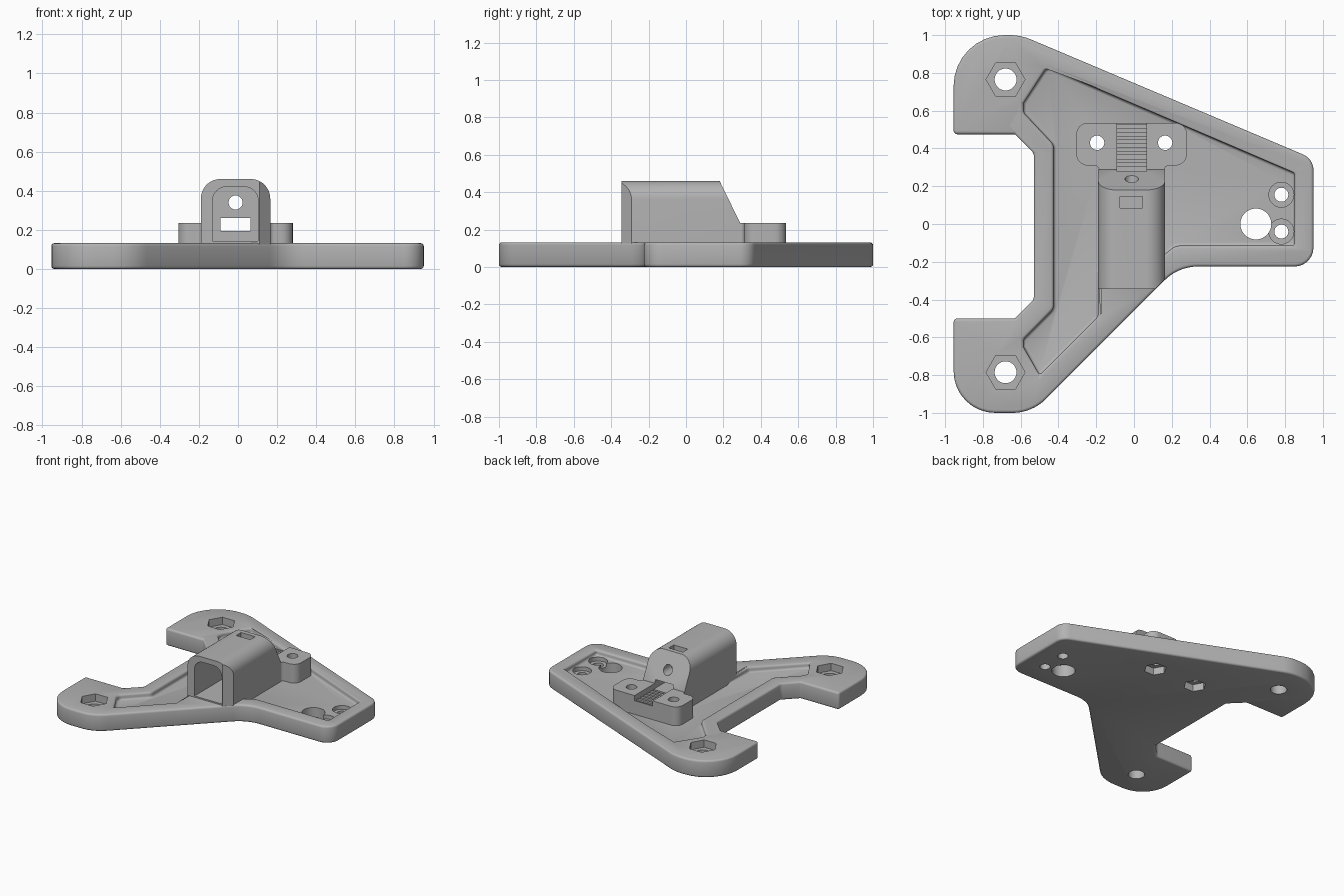
import bpy, bmesh
from math import pi, cos, sin, tan, atan2, radians
from mathutils import Vector, Matrix

cube = bpy.data.objects.get("Cube")
if cube:
    bpy.data.objects.remove(cube, do_unlink=True)

grey = bpy.data.materials.new("printed grey")
grey.use_nodes = True
colour = (0.45, 0.45, 0.45, 1)
grey.diffuse_color = colour
grey.node_tree.nodes["Principled BSDF"].inputs["Base Color"].default_value = colour


def rounded(corners, steps=8):
    """Outline with each (x, y, radius) corner replaced by an arc."""
    out = []
    for i, (x, y, r) in enumerate(corners):
        p = Vector((x, y))
        if r == 0:
            out.append(p)
            continue
        a = (Vector(corners[i - 1][:2]) - p).normalized()
        b = (Vector(corners[(i + 1) % len(corners)][:2]) - p).normalized()
        half = a.angle(b) / 2
        centre = p + (a + b).normalized() * r / sin(half)
        start = p + a * r / tan(half) - centre
        end = p + b * r / tan(half) - centre
        sweep = atan2(start.x * end.y - start.y * end.x, start.dot(end))
        for k in range(steps + 1):
            t = sweep * k / steps
            out.append(centre + Vector((start.x * cos(t) - start.y * sin(t),
                                        start.x * sin(t) + start.y * cos(t))))
    return out


def ring(x, y, r, sides=32):
    return [(x + r * cos(2 * pi * i / sides), y + r * sin(2 * pi * i / sides))
            for i in range(sides)]


def box(x0, x1, y0, y1):
    return [(x0, y0), (x1, y0), (x1, y1), (x0, y1)]


def prism(name, outline, lo, hi, axis="z"):
    """Extrude an outline between lo and hi along an axis."""
    place = {"x": lambda u, v, w: (w, u, v),
             "y": lambda u, v, w: (u, w, v),
             "z": lambda u, v, w: (u, v, w)}[axis]
    bm = bmesh.new()
    face = bm.faces.new([bm.verts.new(place(u, v, lo)) for u, v in outline])
    moved = bmesh.ops.extrude_face_region(bm, geom=[face])["geom"]
    bmesh.ops.translate(bm, vec=place(0, 0, hi - lo),
                        verts=[g for g in moved if isinstance(g, bmesh.types.BMVert)])
    bmesh.ops.recalc_face_normals(bm, faces=bm.faces)
    mesh = bpy.data.meshes.new(name)
    bm.to_mesh(mesh)
    bm.free()
    mesh.materials.append(grey)
    ob = bpy.data.objects.new(name, mesh)
    bpy.context.collection.objects.link(ob)
    return ob


def activate(ob):
    bpy.ops.object.select_all(action="DESELECT")
    bpy.context.view_layer.objects.active = ob
    ob.select_set(True)


def combine(ob, other, operation="DIFFERENCE"):
    mod = ob.modifiers.new("combine", "BOOLEAN")
    mod.operation, mod.solver, mod.object = operation, "EXACT", other
    activate(ob)
    bpy.ops.object.modifier_apply(modifier=mod.name)
    bpy.data.objects.remove(other, do_unlink=True)


def cut(ob, outline, lo, hi, axis="z"):
    combine(ob, prism("cutter", outline, lo, hi, axis))


# Base plate with rounded outline
TOP, FLOOR, MID = 0.132, 0.09, -0.0125
plate = prism("bracket_body", rounded([
    (-0.955, -1, 0.22), (-0.54, -1, 0.25), (0.235, -0.225, 0.25),
    (0.95, -0.225, 0.1), (0.95, 0.345, 0.09), (-0.6, 1, 0.3),
    (-0.955, 1, 0.27), (-0.955, 0.475, 0.02), (-0.63, 0.475, 0.02),
    (-0.53, 0.375, 0), (-0.53, -0.4, 0), (-0.63, -0.5, 0.02),
    (-0.955, -0.5, 0.02)]), 0, TOP)

# Shallow pocket inside the raised rim
cut(plate, rounded([
    (-0.46, 0.83, 0.03), (-0.585, 0.64, 0), (-0.585, 0.59, 0),
    (-0.425, 0.42, 0.05), (-0.425, -0.45, 0.05), (-0.585, -0.61, 0),
    (-0.585, -0.65, 0), (-0.5, -0.8, 0), (-0.19, -0.49, 0),
    (-0.19, -0.25, 0), (0.1, -0.21, 0), (0.22, -0.115, 0.06),
    (0.85, -0.115, 0), (0.85, 0.27, 0)], 5), FLOOR, 0.3)

# Soft edges on plate and pocket
soft = plate.modifiers.new("soft", "BEVEL")
soft.width, soft.segments, soft.angle_limit = 0.015, 3, radians(40)
activate(plate)
bpy.ops.object.modifier_apply(modifier=soft.name)

# Arched housing: sloped back, corner trimmed along the plate edge
housing = prism("housing", rounded([
    (-0.19, 0.05, 0), (0.165, 0.05, 0), (0.165, 0.46, 0.1),
    (-0.19, 0.46, 0.1)], 10), -0.345, 0.289, "y")
cut(housing, [(0.175, 0.47), (0.3, 0.214), (0.4, 0.47)], -0.5, 0.5, "x")
cut(housing, [(0, -0.456), (0.3, -0.156), (0.3, -0.456)], -0.1, 0.6)

# Clamp block with a neck blending into the housing
block = prism("clamp_block", rounded([
    (-0.185, 0.22, 0), (0.16, 0.22, 0), (0.16, 0.31, 0.025),
    (0.28, 0.31, 0.06), (0.28, 0.535, 0.06), (-0.305, 0.535, 0.06),
    (-0.305, 0.31, 0.06), (-0.185, 0.31, 0.025)]), 0.05, 0.235)

combine(plate, housing, "UNION")
combine(plate, block, "UNION")

# Housing cavity, screw hole, belt slot and top slot
cut(plate, rounded([(-0.13, 0.142, 0), (0.103, 0.142, 0),
                    (0.103, 0.42, 0.07), (-0.13, 0.42, 0.07)]), -0.5, 0.15, "y")
cut(plate, ring(MID, 0.34, 0.036), 0, 0.5, "y")
cut(plate, box(-0.09, 0.065, 0.195, 0.26), 0.1, 0.6, "y")
cut(plate, box(-0.075, 0.045, 0.085, 0.145), 0.3, 0.6)

# Belt teeth: grooves across the channel
for i in range(6):
    y = 0.305 + i * 0.04
    cut(plate, box(-0.09, 0.065, y, y + 0.02), 0.175, 0.21)

# Clamp screw holes with nut pockets underneath
for x in (-0.195, 0.165):
    cut(plate, ring(x, 0.43, 0.038), -0.1, 0.5)
    cut(plate, ring(x, 0.43, 0.08, 6), -0.1, 0.055)

# Mounting holes with nut pockets on top
for y in (0.765, -0.785):
    cut(plate, ring(-0.68, y, 0.058), -0.1, 0.5)
    cut(plate, ring(-0.68, y, 0.103, 6), 0.075, 0.5)

# Large hole and two counterbored holes at the narrow end
cut(plate, ring(0.645, 0, 0.082), -0.1, 0.5)
for y in (0.155, -0.04):
    cut(plate, ring(0.78, y, 0.037), -0.1, 0.5)
    cut(plate, ring(0.78, y, 0.066), 0.06, 0.5)

activate(plate)
bpy.ops.object.shade_smooth_by_angle(angle=radians(35))
